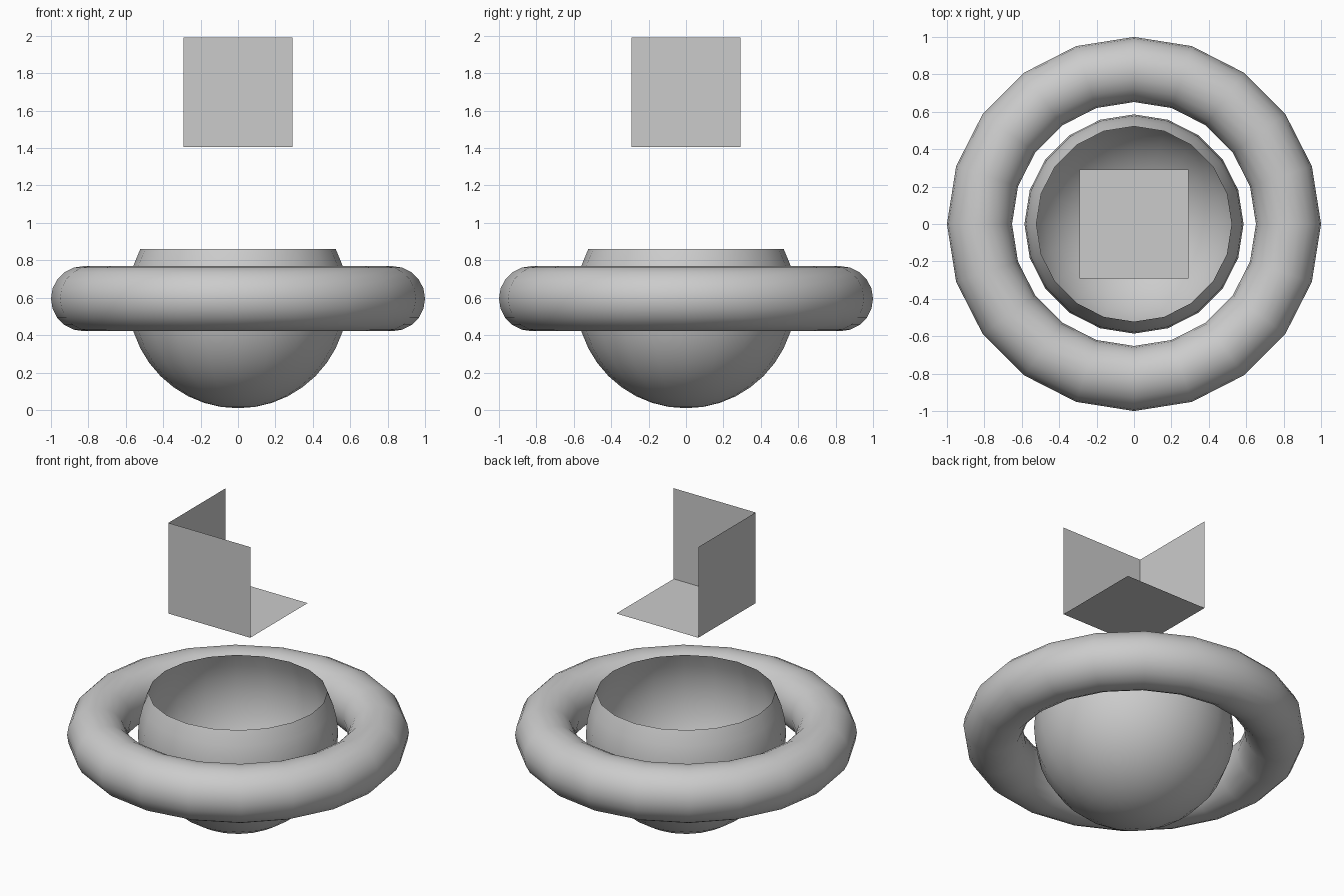
import bpy, bmesh, math
from mathutils import Matrix, Vector

if "Cube" in bpy.data.objects:
    bpy.data.objects.remove(bpy.data.objects["Cube"])

CENTRE_Z = 0.595
SIDES = 20


def make_object(name, bm, smooth=False):
    mesh = bpy.data.meshes.new(name)
    bm.to_mesh(mesh)
    bm.free()
    for p in mesh.polygons:
        p.use_smooth = smooth
    obj = bpy.data.objects.new(name, mesh)
    bpy.context.collection.objects.link(obj)
    return obj


def lathe(name, profile):
    """Spin (radius, z) points around z."""
    bm = bmesh.new()
    verts = [bm.verts.new((r, 0, z)) for r, z in profile]
    edges = [bm.edges.new(pair) for pair in zip(verts, verts[1:])]
    bmesh.ops.spin(bm, geom=verts + edges, cent=(0, 0, 0), axis=(0, 0, 1),
                   angle=2 * math.pi, steps=SIDES, use_merge=False)
    bmesh.ops.remove_doubles(bm, verts=bm.verts, dist=1e-4)
    bmesh.ops.recalc_face_normals(bm, faces=bm.faces)
    return make_object(name, bm, smooth=True)


# Open-topped spherical bowl: bottom pole up to 27 degrees latitude
R = 0.586
lats = [math.radians(a) for a in range(-90, 28, 9)]
lathe("bowl", [(R * math.cos(a), CENTRE_Z + R * math.sin(a)) for a in lats])

# Ring around the bowl
bpy.ops.mesh.primitive_torus_add(major_radius=0.826, minor_radius=0.174,
                                 major_segments=SIDES, minor_segments=SIDES,
                                 location=(0, 0, CENTRE_Z))
ring = bpy.context.object
ring.name = "ring"
bpy.ops.object.shade_smooth()

# Three square panels meeting at one corner of a cube above
H = 0.2925
centre = Vector((0, 0, 1.405 + H))
for name, rot in (("floor_panel", Matrix.Identity(4)),
                  ("front_panel", Matrix.Rotation(-math.pi / 2, 4, 'X')),
                  ("left_panel", Matrix.Rotation(math.pi / 2, 4, 'Y'))):
    bm = bmesh.new()
    bmesh.ops.create_grid(bm, x_segments=1, y_segments=1, size=H)
    normal = rot @ Vector((0, 0, 1))
    offset = -H * Vector([abs(c) for c in normal])
    bm.transform(Matrix.Translation(centre + offset) @ rot)
    make_object(name, bm)
